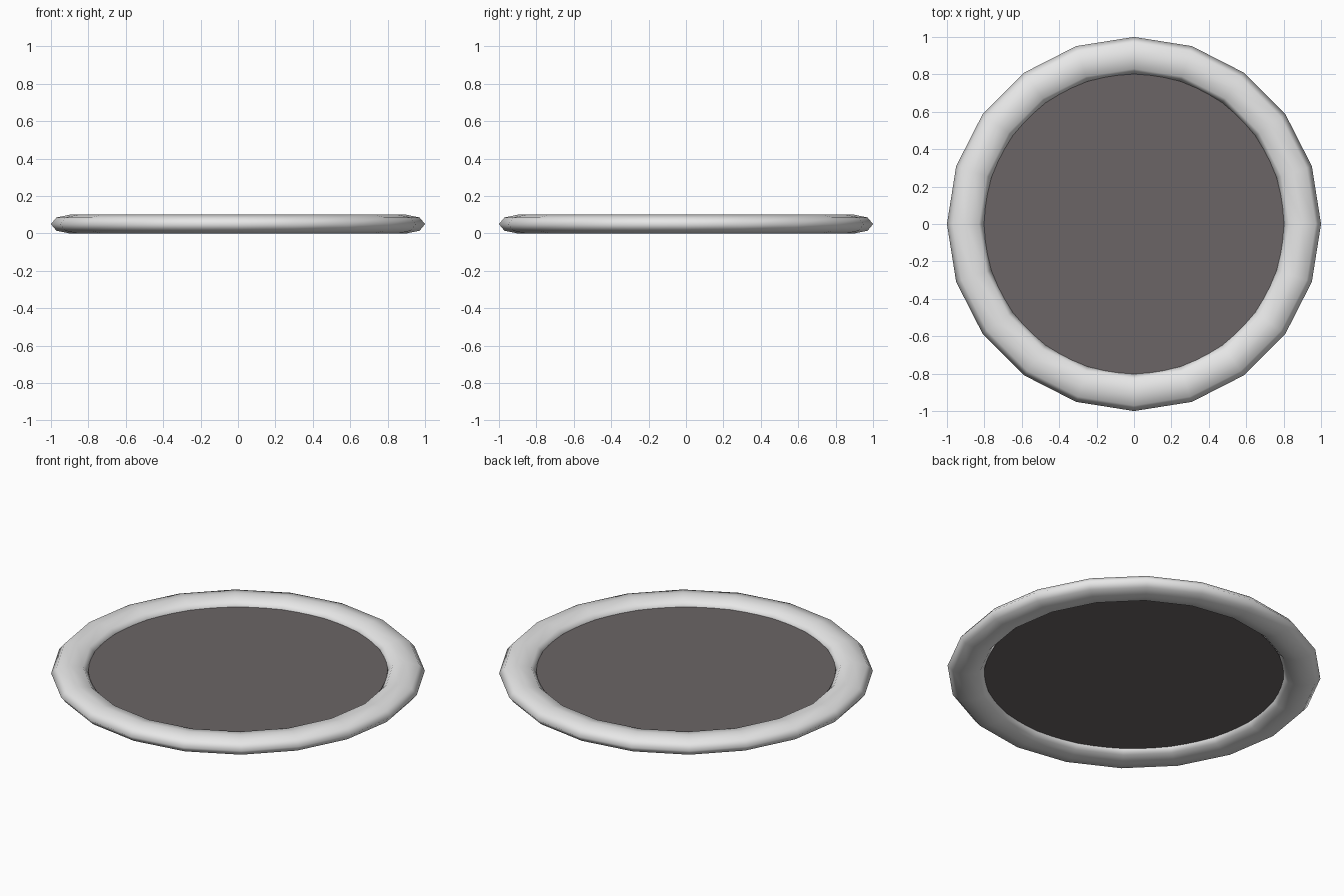
import bpy, bmesh, math

if "Cube" in bpy.data.objects:
    bpy.data.objects.remove(bpy.data.objects["Cube"])

RING_SEGS, TUBE_SEGS = 20, 8

def material(name, rgb):
    m = bpy.data.materials.new(name)
    m.diffuse_color = (*rgb, 1)
    m.use_nodes = True
    m.node_tree.nodes["Principled BSDF"].inputs["Base Color"].default_value = m.diffuse_color
    return m

def add_object(name, bm, mat):
    bmesh.ops.recalc_face_normals(bm, faces=bm.faces)
    me = bpy.data.meshes.new(name)
    bm.to_mesh(me)
    bm.free()
    me.materials.append(mat)
    ob = bpy.data.objects.new(name, me)
    bpy.context.collection.objects.link(ob)
    return ob

light_grey = material("light grey", (0.8, 0.8, 0.8))
dark_grey = material("dark warm grey", (0.147, 0.13, 0.133))

# Rim: flattened torus, 0.2 wide and 0.1 high
bm = bmesh.new()
loops = []
for i in range(RING_SEGS):
    a = 2 * math.pi * i / RING_SEGS
    loop = []
    for j in range(TUBE_SEGS):
        t = 2 * math.pi * j / TUBE_SEGS
        r = 0.9 + 0.1 * math.cos(t)
        loop.append(bm.verts.new((r * math.cos(a), r * math.sin(a), 0.05 + 0.05 * math.sin(t))))
    loops.append(loop)
for i in range(RING_SEGS):
    p, q = loops[i], loops[(i + 1) % RING_SEGS]
    for j in range(TUBE_SEGS):
        k = (j + 1) % TUBE_SEGS
        bm.faces.new((p[j], q[j], q[k], p[k])).smooth = True
add_object("rim", bm, light_grey)

# Centre panel: thin disc filling the rim
bm = bmesh.new()
bmesh.ops.create_cone(bm, cap_ends=True, segments=40, radius1=0.802, radius2=0.802, depth=0.022)
bmesh.ops.translate(bm, verts=bm.verts, vec=(0, 0, 0.05))
add_object("centre_panel", bm, dark_grey)
